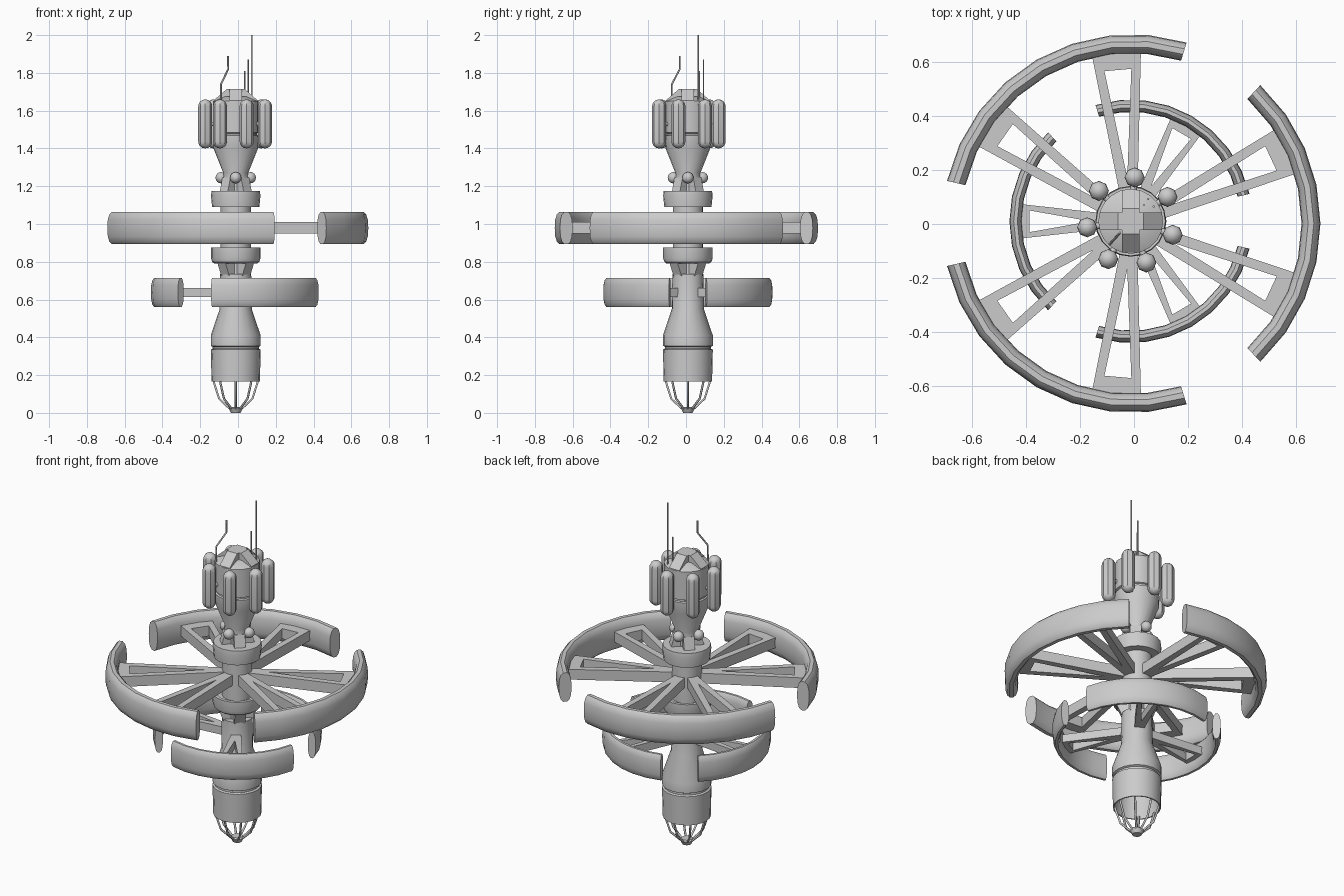
import bpy, bmesh, math
from mathutils import Vector, Matrix

if "Cube" in bpy.data.objects:
    bpy.data.objects.remove(bpy.data.objects["Cube"])

CX, CY = -0.012, 0.01


def finish(bm, name, loc=(CX, CY, 0), angle=32):
    bmesh.ops.recalc_face_normals(bm, faces=bm.faces)
    me = bpy.data.meshes.new(name)
    bm.to_mesh(me)
    bm.free()
    ob = bpy.data.objects.new(name, me)
    bpy.context.collection.objects.link(ob)
    ob.location = loc
    bpy.ops.object.select_all(action='DESELECT')
    ob.select_set(True)
    bpy.context.view_layer.objects.active = ob
    bpy.ops.object.shade_smooth_by_angle(angle=math.radians(angle))
    return ob


def lathe(name, prof, n=20, loc=(CX, CY, 0)):
    bm = bmesh.new()
    rings = []
    for r, z in prof:
        if r == 0:
            rings.append([bm.verts.new((0, 0, z))] * n)
        else:
            rings.append([bm.verts.new((r * math.cos(2 * math.pi * i / n),
                                        r * math.sin(2 * math.pi * i / n), z)) for i in range(n)])
    for a, b in zip(rings, rings[1:]):
        for i in range(n):
            j = (i + 1) % n
            bm.faces.new(list(dict.fromkeys((a[i], a[j], b[j], b[i]))))
    return finish(bm, name, loc)


def prism(bm, pts, z0, z1, rot):
    # extruded closed outline turned about z
    m = Matrix.Rotation(rot, 3, 'Z')
    lo = [bm.verts.new(m @ Vector((x, y, z0))) for x, y in pts]
    hi = [bm.verts.new(m @ Vector((x, y, z1))) for x, y in pts]
    n = len(pts)
    bm.faces.new(lo)
    bm.faces.new(hi)
    for i in range(n):
        j = (i + 1) % n
        bm.faces.new((lo[i], lo[j], hi[j], hi[i]))


def arc_ring(name, mid, r_in, r_out, z0, z1, loc, span=94, seg=8, n=14):
    # curved module with rounded oval section
    bm = bmesh.new()
    rc, hw, zc, hh = (r_in + r_out) / 2, (r_out - r_in) / 2, (z0 + z1) / 2, (z1 - z0) / 2
    sp = lambda v: math.copysign(abs(v) ** 0.8, v)
    rings = []
    for k in range(seg + 1):
        a = math.radians(mid - span / 2 + span * k / seg)
        ring = []
        for i in range(n):
            t = 2 * math.pi * i / n
            r = rc + hw * sp(math.cos(t))
            ring.append(bm.verts.new((r * math.cos(a), r * math.sin(a), zc + hh * sp(math.sin(t)))))
        rings.append(ring)
    for a, b in zip(rings, rings[1:]):
        for i in range(n):
            j = (i + 1) % n
            bm.faces.new((a[i], a[j], b[j], b[i]))
    bm.faces.new(rings[0])
    bm.faces.new(rings[-1])
    finish(bm, name, loc, 40)


def spoke(name, ang, r0, w0, r1, w1, h0, h1, hw, z0, z1, loc):
    # tapered frame with a triangular opening, built from two bars and an end block
    bm = bmesh.new()
    rot = math.radians(ang)
    wh = w0 + (w1 - w0) * (h1 - r0) / (r1 - r0)
    for s in (1, -1):
        prism(bm, [(r0, s * w0), (h1, s * wh), (h1, s * hw), (h0, 0), (r0, 0)], z0, z1, rot)
    prism(bm, [(h1, wh), (r1, w1), (r1, -w1), (h1, -wh)], z0, z1, rot)
    finish(bm, name, loc, 20)


def rod(name, pts, rad, res=1):
    cu = bpy.data.curves.new(name, 'CURVE')
    cu.dimensions = '3D'
    cu.bevel_depth = rad
    cu.bevel_resolution = res
    cu.use_fill_caps = True
    s = cu.splines.new('POLY')
    s.points.add(len(pts) - 1)
    for p, q in zip(s.points, pts):
        p.co = (*q, 1)
    ob = bpy.data.objects.new(name, cu)
    bpy.context.collection.objects.link(ob)
    return ob


# central hull: engine bell, shaft, collars and neck
lathe("engine_housing", [(0, .33), (.11, .33), (.121, .165), (.128, .165), (.132, .335), (.122, .34),
                         (.122, .35), (.132, .355), (.132, .41), (.085, .55), (.082, .735), (.05, .735),
                         (.05, .80), (0, .80)])
lathe("lower_collar", [(0, .79), (.112, .79), (.125, .80), (.131, .82), (.131, .875), (.112, .875),
                       (.105, .86), (.08, .86), (.08, 1.0), (0, 1.0)])
lathe("upper_collar", [(0, .99), (.08, .99), (.08, 1.09), (.125, 1.09), (.131, 1.15), (.128, 1.175),
                       (.05, 1.175), (.05, 1.24), (0, 1.24)])
lathe("upper_drum", [(0, 1.23), (.072, 1.23), (.066, 1.27), (.118, 1.40), (.12, 1.468), (.112, 1.472),
                     (.112, 1.48), (.12, 1.484), (.12, 1.65), (.065, 1.675), (0, 1.675)])

# corner posts leaving four windows below and above the collars
bm = bmesh.new()
for k in range(4):
    rot = math.radians(45 + 90 * k)
    for z0, z1, ra, rb in ((.725, .795, .078, .108), (1.17, 1.245, .09, .07)):
        m = Matrix.Rotation(rot, 3, 'Z')
        v = [bm.verts.new(m @ Vector(p)) for z, r in ((z0, ra), (z1, rb))
             for p in ((.03, -.03, z), (r, -.03, z), (r, .03, z), (.03, .03, z))]
        for f in ((0, 1, 2, 3), (4, 5, 6, 7), (0, 1, 5, 4), (1, 2, 6, 5), (2, 3, 7, 6), (3, 0, 4, 7)):
            bm.faces.new([v[i] for i in f])
finish(bm, "window_posts", angle=20)

# small round tanks on the neck
for k in range(4):
    a = math.pi / 2 * k
    bm = bmesh.new()
    bmesh.ops.create_uvsphere(bm, u_segments=12, v_segments=8, radius=.03)
    finish(bm, f"neck_sphere_{k}", (CX + .077 * math.cos(a), CY + .077 * math.sin(a), 1.245), 60)

# crossed wedges on the top cap
bm = bmesh.new()
for k in range(2):
    m = Matrix.Rotation(math.pi / 2 * k, 3, 'Z')
    prof = [(-.116, 1.645), (.116, 1.645), (.116, 1.655), (.047, 1.715), (-.047, 1.715), (-.116, 1.655)]
    a = [bm.verts.new(m @ Vector((x, -.033, z))) for x, z in prof]
    b = [bm.verts.new(m @ Vector((x, .033, z))) for x, z in prof]
    bm.faces.new(a)
    bm.faces.new(b)
    for i in range(6):
        j = (i + 1) % 6
        bm.faces.new((a[i], a[j], b[j], b[i]))
finish(bm, "top_cross_cap", angle=20)

# seven capsule tanks around the drum
R = .037
cap = [(R * math.sin(t), 1.40 + R - R * math.cos(t)) for t in (0, .45, .9, 1.25, math.pi / 2)]
cap += [(r, 3.06 - z) for r, z in reversed(cap)]
for k in range(7):
    a = math.radians(85 + 360 / 7 * k)
    p = (CX + .163 * math.cos(a), CY + .163 * math.sin(a), 0)
    lathe(f"capsule_tank_{k}", [(0 if r < 1e-6 else r, z) for r, z in cap], 8, p)
    rod(f"tank_mount_{k}", [(CX + .1 * math.cos(a), CY + .1 * math.sin(a), 1.53),
                            (p[0], p[1], 1.53)], .012)

# outer and inner broken rings with their spokes
OUT, INN = (-.01, .002, 0), (-.011, .01, 0)
for k in range(3):
    arc_ring(f"outer_ring_arc_{k}", 120 * k, .63, .70, .892, 1.065, OUT)
    for d in (-25, 25):
        spoke(f"outer_spoke_{k}_{d}", 120 * k + d, .05, .026, .65, .093, .17, .57, .05, .95, 1.01, OUT)
    arc_ring(f"inner_ring_arc_{k}", 60 + 120 * k, .405, .45, .56, .715, INN)
    spoke(f"inner_spoke_{k}", 60 + 120 * k, .05, .024, .42, .065, .15, .375, .04, .613, .66, INN)

# cage of curved struts under the engine
for k in range(8):
    a = math.radians(45 * k)
    rod(f"cage_strut_{k}", [(CX + r * math.cos(a), CY + r * math.sin(a), z) for r, z in
                            ((.12, .18), (.112, .15), (.088, .075), (.035, .025), (.02, .018))], .006)
lathe("cage_tip", [(0, .0), (.025, .0), (.038, .025), (.03, .032), (0, .032)], 12)

# antennas
rod("tall_antenna", [(.073, .065, 1.64), (.073, .065, 2.0)], .005)
rod("middle_antenna", [(.053, .093, 1.64), (.053, .093, 1.87)], .004)
rod("short_antenna", [(.037, .07, 1.64), (.037, .07, 1.81)], .004)
rod("bent_antenna", [(-.09, -.075, 1.63), (-.09, -.075, 1.74), (-.052, -.033, 1.82),
                     (-.052, -.033, 1.89)], .005)
